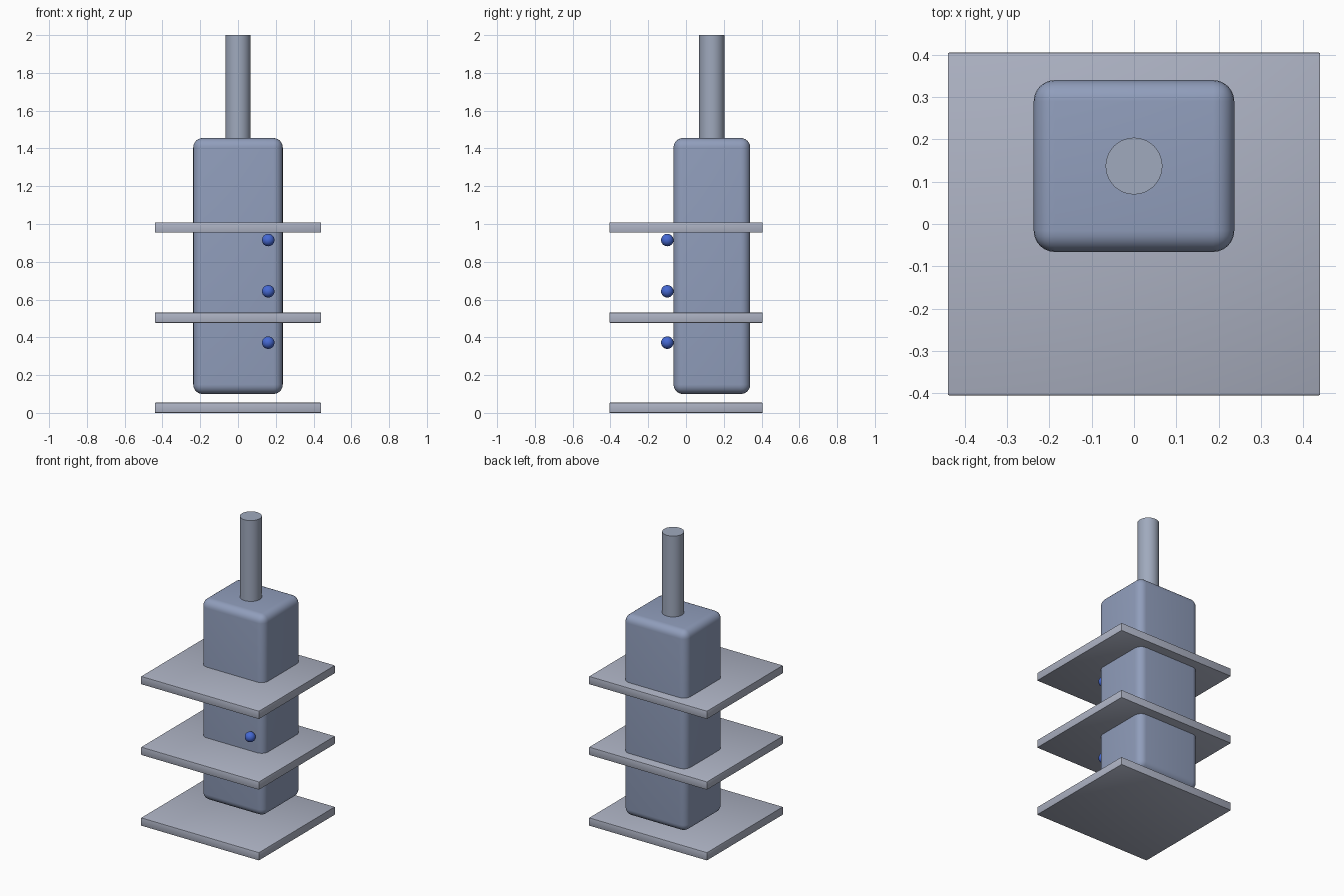
import bpy
import math

if "Cube" in bpy.data.objects:
    bpy.data.objects.remove(bpy.data.objects["Cube"])


def material(name, rgb):
    m = bpy.data.materials.new(name)
    m.diffuse_color = (*rgb, 1.0)
    m.use_nodes = True
    m.node_tree.nodes["Principled BSDF"].inputs["Base Color"].default_value = m.diffuse_color
    return m


def finish(name, mat):
    ob = bpy.context.object
    ob.name = name
    ob.data.materials.append(mat)
    return ob


def rounded_box(name, lo, hi, radius, segments, mat):
    """Box between two corners with rounded edges."""
    centre = [(a + b) / 2 for a, b in zip(lo, hi)]
    bpy.ops.mesh.primitive_cube_add(size=1, location=centre)
    ob = finish(name, mat)
    ob.scale = [b - a for a, b in zip(lo, hi)]
    bpy.ops.object.transform_apply(location=False, rotation=False, scale=True)
    bevel = ob.modifiers.new("rounded_edges", 'BEVEL')
    bevel.width = radius
    bevel.segments = segments
    bpy.ops.object.modifier_apply(modifier=bevel.name)
    bpy.ops.object.shade_smooth_by_angle(angle=math.radians(30))
    return ob


plate_grey = material("plate_grey", (0.42, 0.45, 0.55))
body_blue = material("body_blue_grey", (0.28, 0.34, 0.50))
pipe_grey = material("pipe_grey", (0.35, 0.40, 0.51))
knob_blue = material("knob_blue", (0.06, 0.14, 0.65))

# Three stacked floor plates
for i in range(3):
    z = 0.477 * i
    rounded_box(f"floor_plate_{i + 1}", (-0.44, -0.405, z), (0.44, 0.405, z + 0.054),
                0.003, 2, plate_grey)

# Tall rounded body through the upper plates
rounded_box("body", (-0.237, -0.066, 0.10), (0.237, 0.34, 1.455), 0.05, 6, body_blue)

# Pipe rising from the top of the body
bpy.ops.mesh.primitive_cylinder_add(vertices=64, radius=0.067, depth=0.56,
                                    location=(0, 0.137, 1.72))
finish("top_pipe", pipe_grey)
bpy.ops.object.shade_smooth_by_angle(angle=math.radians(30))

# Round knobs on the front face
for i in range(3):
    bpy.ops.mesh.primitive_uv_sphere_add(segments=32, ring_count=16, radius=0.033,
                                         location=(0.16, -0.099, 0.372 + 0.2715 * i))
    finish(f"knob_{i + 1}", knob_blue)
    bpy.ops.object.shade_smooth()
